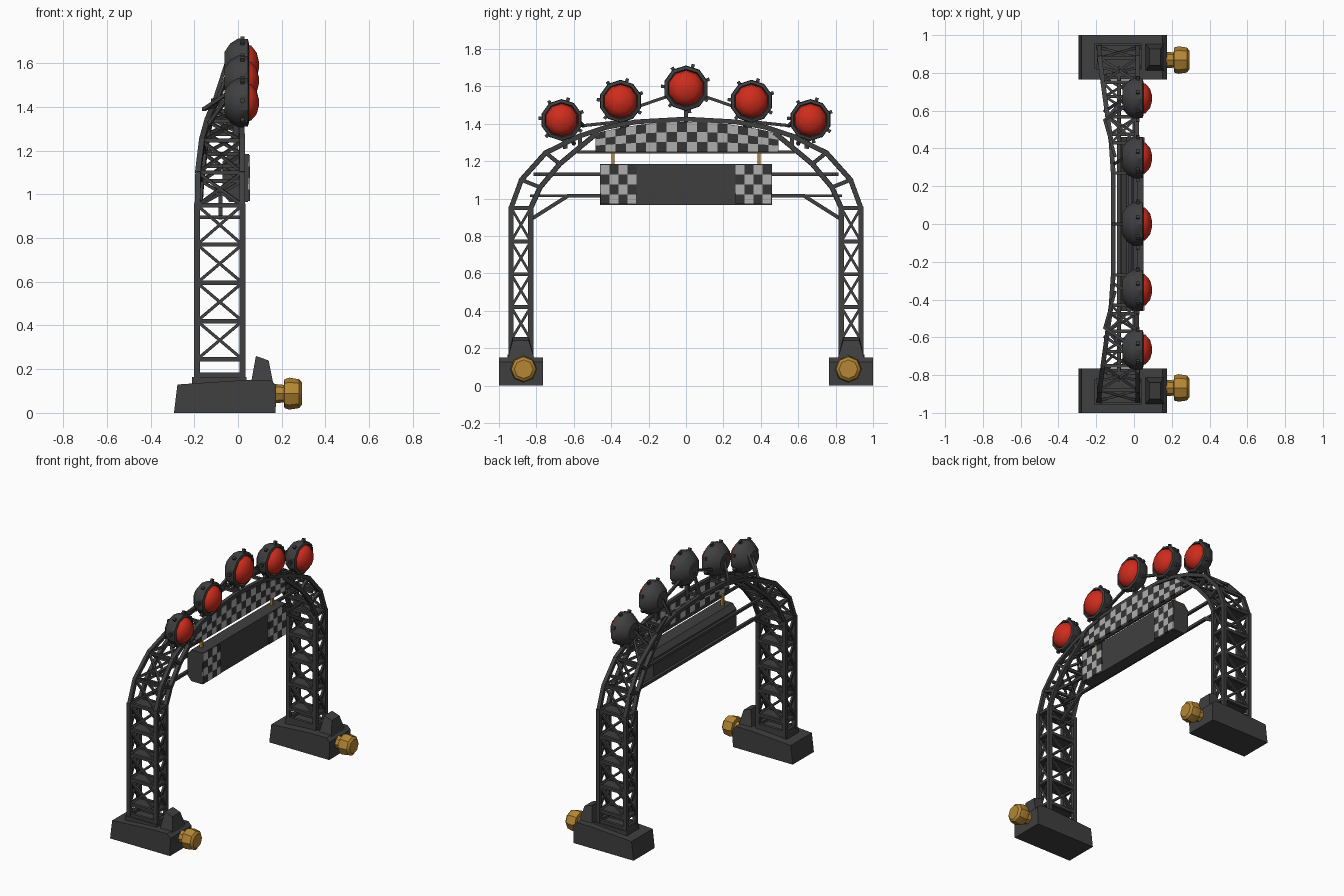
import bpy, bmesh, math
from mathutils import Vector, Matrix

if "Cube" in bpy.data.objects:
    bpy.data.objects.remove(bpy.data.objects["Cube"])


def material(name, r, g, b):
    m = bpy.data.materials.new(name)
    m.diffuse_color = (r, g, b, 1)
    m.use_nodes = True
    m.node_tree.nodes["Principled BSDF"].inputs["Base Color"].default_value = m.diffuse_color
    return m


DARK = material("dark_metal", 0.05, 0.05, 0.052)
BLACK = material("check_black", 0.035, 0.035, 0.035)
PALE = material("check_pale", 0.42, 0.42, 0.42)
RED = material("lamp_red", 0.62, 0.025, 0.012)
GOLD = material("brass", 0.46, 0.24, 0.035)


def finish(name, bm, mats, smooth=None):
    bmesh.ops.recalc_face_normals(bm, faces=bm.faces)
    me = bpy.data.meshes.new(name)
    bm.to_mesh(me)
    bm.free()
    ob = bpy.data.objects.new(name, me)
    bpy.context.collection.objects.link(ob)
    for m in mats:
        me.materials.append(m)
    if smooth:
        bpy.ops.object.select_all(action='DESELECT')
        ob.select_set(True)
        bpy.context.view_layer.objects.active = ob
        bpy.ops.object.shade_smooth_by_angle(angle=math.radians(smooth))
    return ob


def bar(bm, p, q, h):
    """Square bar of half-width h from p to q."""
    p, q = Vector(p), Vector(q)
    d = q - p
    rot = d.to_track_quat('Z', 'Y').to_matrix().to_4x4()
    size = Matrix.Diagonal((2 * h, 2 * h, d.length + h, 1))
    bmesh.ops.create_cube(bm, size=1, matrix=Matrix.Translation((p + q) / 2) @ rot @ size)


def box(bm, x0, x1, y0, y1, z0, z1):
    m = Matrix.Translation(((x0 + x1) / 2, (y0 + y1) / 2, (z0 + z1) / 2))
    bmesh.ops.create_cube(bm, size=1, matrix=m @ Matrix.Diagonal((x1 - x0, y1 - y0, z1 - z0, 1)))


def lathe(bm, profile, y, z, n=8):
    """Spin (x, radius) points round a horizontal axis along x."""
    rings = []
    for x, r in profile:
        rings.append([bm.verts.new((x, y + r * math.sin(a), z + r * math.cos(a)))
                      for a in (math.tau * k / n for k in range(n))])
    for a, b in zip(rings, rings[1:]):
        for k in range(n):
            bm.faces.new((a[k], a[(k + 1) % n], b[(k + 1) % n], b[k]))
    bm.faces.new(rings[0])
    bm.faces.new(rings[-1])


def extrude_profile(bm, pts, y0, y1):
    f = bm.faces.new([bm.verts.new((x, y0, z)) for x, z in pts])
    r = bmesh.ops.extrude_face_region(bm, geom=[f])
    new = [v for v in r["geom"] if isinstance(v, bmesh.types.BMVert)]
    bmesh.ops.translate(bm, vec=(0, y1 - y0, 0), verts=new)
    return new


def back_x(y):
    return -0.11 - 0.075 * min(1, max(0, (abs(y) - 0.35) / 0.55))


def front_x(y):
    return 0.005 + 0.015 * min(1, abs(y) / 0.8)


# Arch curves as (y, z), from leg top to crown
OUTER = [(0.935, 0.95), (0.88, 1.10), (0.75, 1.245), (0.567, 1.335), (0.43, 1.38), (0.27, 1.41), (0, 1.425)]
INNER = [(0.83, 0.95), (0.78, 1.06), (0.675, 1.185), (0.567, 1.275), (0.475, 1.35)]
LEVELS = [0.245, 0.42, 0.595, 0.77, 0.95]

for s, side in ((-1, "left"), (1, "right")):
    # Foot block with front hump
    bm = bmesh.new()
    extrude_profile(bm, [(-0.293, 0), (-0.277, 0.13), (0.03, 0.15), (0.15, 0.15), (0.175, 0.125), (0.172, 0)],
                    s * 0.765, s * 1.0)
    hump = [(0.06, 0.14), (0.082, 0.26), (0.14, 0.24), (0.16, 0.14)]
    top = []
    before = set(bm.verts)
    extrude_profile(bm, hump, s * 0.81, s * 0.955)
    for v in bm.verts:
        if v not in before and v.co.z > 0.2:
            v.co.y = s * 0.885 + (v.co.y - s * 0.885) * 0.6
    box(bm, -0.21, 0.04, s * 0.82, s * 0.955, 0.12, 0.165)
    finish(side + "_foot", bm, [DARK])

    # Brass knob on the foot
    bm = bmesh.new()
    lathe(bm, [(0.16, 0.045), (0.21, 0.04), (0.212, 0.066), (0.235, 0.073), (0.28, 0.066), (0.293, 0.05)],
          s * 0.868, 0.088, 8)
    finish(side + "_knob", bm, [GOLD], 35)

    # Lattice leg
    bm = bmesh.new()
    corners = [(-0.187, 0.83), (0.02, 0.83), (0.02, 0.935), (-0.187, 0.935)]
    for k in range(4):
        (ax, ay), (bx, by) = corners[k], corners[(k + 1) % 4]
        ay, by = ay * s, by * s
        bar(bm, (ax, ay, 0.14), (ax, ay, 0.95), 0.0135)
        for z in LEVELS + [0.175]:
            bar(bm, (ax, ay, z), (bx, by, z), 0.010)
        for lo, hi in zip(LEVELS, LEVELS[1:]):
            bar(bm, (ax, ay, lo), (bx, by, hi), 0.007)
            bar(bm, (ax, ay, hi), (bx, by, lo), 0.007)
    for z in LEVELS:
        box(bm, -0.187, 0.02, s * 0.83, s * 0.935, z - 0.004, z + 0.004)
    finish(side + "_lattice_leg", bm, [DARK])

    # Curved lattice half of the arch
    bm = bmesh.new()
    for path in (OUTER, INNER):
        for (y0, z0), (y1, z1) in zip(path, path[1:]):
            for fx in (back_x, front_x):
                bar(bm, (fx(y0), s * y0, z0), (fx(y1), s * y1, z1), 0.0125)
            if y0 > 0.5:
                bar(bm, (back_x(y0), s * y0, z0), (front_x(y1), s * y1, z1), 0.007)
                bar(bm, (front_x(y0), s * y0, z0), (back_x(y1), s * y1, z1), 0.007)
        for y, z in path:
            bar(bm, (back_x(y), s * y, z), (front_x(y), s * y, z), 0.009)
    for (y0, z0), (y1, z1) in zip(OUTER[:4], INNER):
        for fx in (back_x, front_x):
            bar(bm, (fx(y0), s * y0, z0), (fx(y1), s * y1, z1), 0.010)
    finish(side + "_arch_lattice", bm, [DARK])

    # Brass hanger
    bm = bmesh.new()
    box(bm, -0.02, 0.0, s * 0.39 - 0.008, s * 0.39 + 0.008, 1.17, 1.26)
    finish(side + "_hanger", bm, [GOLD])


def checker(name, x, y0, y1, ny, nz, bottom, top, thick):
    """Checked plate whose top edge follows top(y)."""
    bm = bmesh.new()
    grid = []
    for i in range(ny + 1):
        y = y0 + (y1 - y0) * i / ny
        grid.append([bm.verts.new((x, y, bottom + (top(y) - bottom) * j / nz)) for j in range(nz + 1)])
    for i in range(ny):
        for j in range(nz):
            f = bm.faces.new((grid[i][j], grid[i + 1][j], grid[i + 1][j + 1], grid[i][j + 1]))
            f.material_index = (i + j) % 2
    ob = finish(name, bm, [BLACK, PALE])
    mod = ob.modifiers.new("thickness", 'SOLIDIFY')
    mod.thickness = thick
    mod.offset = 0


# Checked banner under the crown, with its bottom rail
checker("checked_banner", 0.012, -0.485, 0.495, 18, 3, 1.25, lambda y: 1.41 - 0.26 * y * y, 0.02)
bm = bmesh.new()
bar(bm, (0.0, -0.58, 1.248), (0.0, 0.58, 1.248), 0.008)
finish("banner_rail", bm, [DARK])

# Hanging screen with checked ends
bm = bmesh.new()
extrude_profile(bm, [(0.045, 0.965), (0.05, 1.185), (-0.04, 1.185), (-0.07, 1.15), (-0.07, 1.0), (-0.04, 0.965)],
                -0.46, 0.46)
finish("hanging_screen", bm, [DARK])
for s, side in ((-1, "left"), (1, "right")):
    a, b = sorted((s * 0.265, s * 0.458))
    checker(side + "_screen_check", 0.05, a, b, 4, 4, 0.97, lambda y: 1.18, 0.009)

# Rails that hold the screen to the arch
bm = bmesh.new()
bar(bm, (-0.08, -0.81, 1.13), (-0.08, 0.81, 1.13), 0.009)
bar(bm, (-0.08, -0.63, 1.015), (-0.08, 0.63, 1.015), 0.010)
for s in (-1, 1):
    bar(bm, (-0.08, s * 0.63, 1.015), (-0.08, s * 0.83, 1.015), 0.007)
    bar(bm, (-0.08, s * 0.63, 1.015), (-0.08, s * 0.82, 0.895), 0.010)
    bar(bm, (-0.187, s * 0.83, 0.895), (0.02, s * 0.83, 0.895), 0.009)
    bar(bm, (-0.14, s * 0.79, 1.13), (0.02, s * 0.79, 1.13), 0.009)
finish("screen_rails", bm, [DARK])

# Five lamps: bowl housing with clips, red dome, and mounting struts
LAMPS = [(-0.665, 1.42, 0.112), (-0.35, 1.52, 0.115), (0, 1.59, 0.122), (0.35, 1.52, 0.115), (0.665, 1.42, 0.112)]
struts = bmesh.new()
for i, (y, z, r) in enumerate(LAMPS, 1):
    bm = bmesh.new()
    lathe(bm, [(-0.062, 0.5 * r), (-0.035, 0.82 * r), (0.0, r), (0.045, 0.98 * r),
               (0.05, 0.84 * r), (0.03, 0.78 * r)], y, z, 10)
    for k in range(7):
        a = math.tau * k / 7 + 0.3
        d = Vector((0, math.sin(a), math.cos(a)))
        c = Vector((0.02, y, z))
        bar(bm, c + d * (r - 0.02), c + d * (r + 0.008), 0.009)
    finish("lamp_housing_%d" % i, bm, [DARK], 35)
    bm = bmesh.new()
    lathe(bm, [(0.025, 0.8 * r), (0.06, 0.74 * r), (0.085, 0.48 * r), (0.096, 0.12 * r)], y, z, 10)
    finish("lamp_dome_%d" % i, bm, [RED], 50)
    foot = 1.425 - 0.3 * y * y
    bar(struts, (-0.01, y, z), (-0.01, y * 0.97, foot - 0.02), 0.012)
    bar(struts, (-0.05, y, z + 0.02), (back_x(y), y * 0.9, foot), 0.008)
for s in (-1, 1):
    bar(struts, (-0.02, 0, 1.58), (-0.02, s * 0.35, 1.46), 0.008)
    bar(struts, (-0.05, s * 0.62, 1.46), (-0.155, s * 0.55, 1.39), 0.008)
    bar(struts, (-0.155, s * 0.55, 1.39), (-0.10, s * 0.36, 1.41), 0.008)
finish("lamp_struts", struts, [DARK])
